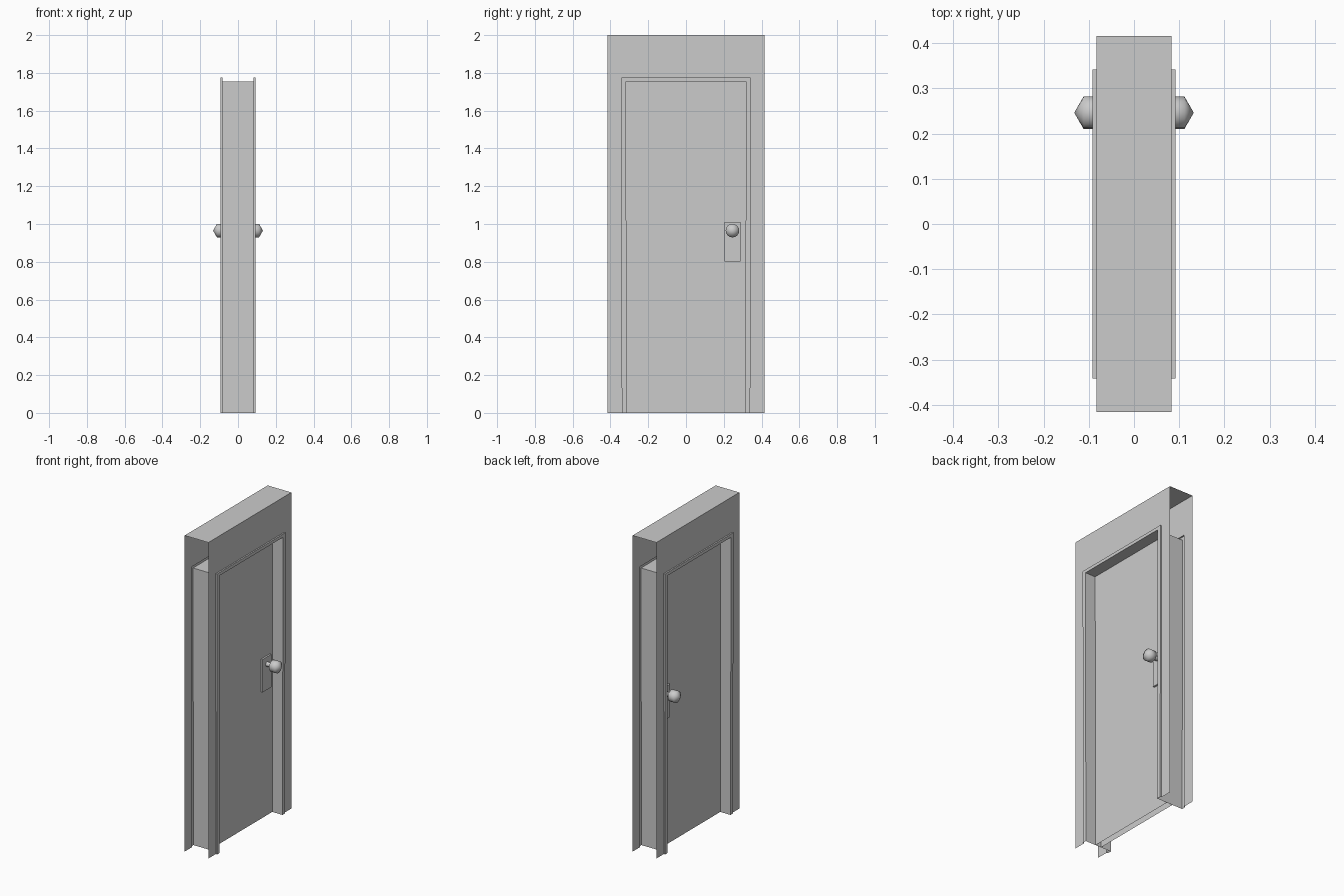
import bpy, bmesh, math
from mathutils import Matrix

if "Cube" in bpy.data.objects:
    bpy.data.objects.remove(bpy.data.objects["Cube"])

WALL_X, TRIM_X, DOOR_X = 0.083, 0.092, 0.02


def mesh_object(name, verts, faces):
    me = bpy.data.meshes.new(name)
    me.from_pydata(verts, [], faces)
    ob = bpy.data.objects.new(name, me)
    bpy.context.collection.objects.link(ob)
    return ob


def arch(x, bottom, top, height):
    """Doorway-shaped open line: up the left, across, down the right."""
    return [(x, -bottom, 0), (x, -top, height), (x, top, height), (x, bottom, 0)]


def loft(name, rows, extra_faces=()):
    verts = [p for row in rows for p in row]
    faces = [(4 * r + i, 4 * r + 4 + i, 4 * r + 5 + i, 4 * r + 1 + i)
             for r in range(len(rows) - 1) for i in range(3)]
    return mesh_object(name, verts, faces + list(extra_faces))


def outer(x):
    return arch(x, 0.415, 0.415, 2.0)


def casing(x):
    return arch(x, 0.340, 0.342, 1.775)


def opening(x):
    return arch(x, 0.314, 0.318, 1.755)


# wall sheets around the doorway, with top cap and open ends
front = loft("wall_right_sheet", [outer(WALL_X), casing(WALL_X)])
back = loft("wall_left_sheet", [casing(-WALL_X), outer(-WALL_X)])
t = WALL_X
mesh_object("wall_top", [(-t, -0.415, 2), (t, -0.415, 2), (t, 0.415, 2), (-t, 0.415, 2)],
            [(0, 1, 2, 3)])

# raised trim on both sides joined by the jamb lining
loft("door_frame", [casing(WALL_X), casing(TRIM_X), opening(TRIM_X),
                    opening(-TRIM_X), casing(-TRIM_X), casing(-WALL_X)])

# door leaf: two panels, open underneath
mesh_object("door", opening(DOOR_X) + opening(-DOOR_X), [(3, 2, 1, 0), (4, 5, 6, 7)])


def knob(name, side):
    bm = bmesh.new()
    turn = Matrix.Rotation(math.pi / 2, 4, 'Y')
    # faceted-profile ball
    bmesh.ops.create_uvsphere(bm, u_segments=16, v_segments=3, radius=0.0416,
                              matrix=Matrix.Translation((side * 0.0905, 0.246, 0.965)) @ turn)
    # spindle
    bmesh.ops.create_cone(bm, segments=12, radius1=0.014, radius2=0.014, depth=0.035,
                          matrix=Matrix.Translation((side * 0.0455, 0.246, 0.965)) @ turn)
    for f in bm.faces:
        f.smooth = True
    me = bpy.data.meshes.new(name)
    bm.to_mesh(me)
    bm.free()
    bpy.context.collection.objects.link(bpy.data.objects.new(name, me))


for label, side in (("right", 1), ("left", -1)):
    knob("knob_" + label, side)
    # lock plate
    bpy.ops.mesh.primitive_cube_add(size=1, location=(side * 0.025, 0.246, 0.906))
    plate = bpy.context.object
    plate.name = "lock_plate_" + label
    plate.scale = (0.012, 0.086, 0.208)
